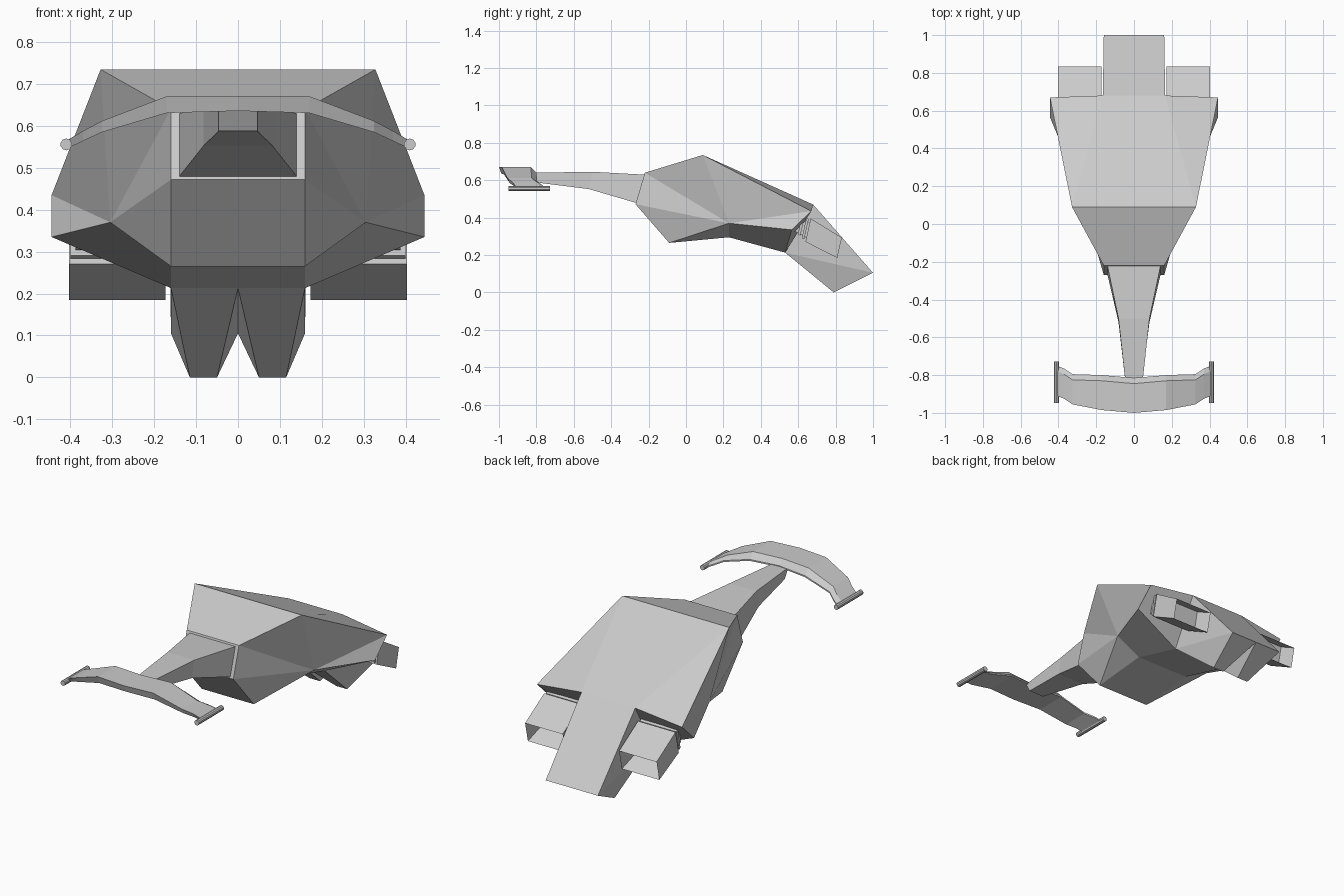
import bpy, bmesh, math
from mathutils import Vector

if "Cube" in bpy.data.objects:
    bpy.data.objects.remove(bpy.data.objects["Cube"])


def finish(bm, name, mirror=False):
    bmesh.ops.recalc_face_normals(bm, faces=bm.faces[:])
    me = bpy.data.meshes.new(name)
    bm.to_mesh(me)
    bm.free()
    ob = bpy.data.objects.new(name, me)
    bpy.context.collection.objects.link(ob)
    if mirror:
        ob.modifiers.new("mirror", 'MIRROR').use_clip = True
    return ob


def loft(bm, rings):
    """Skin a list of equal closed rings and cap both ends."""
    vs = [[bm.verts.new(p) for p in r] for r in rings]
    n = len(rings[0])
    for a, b in zip(vs, vs[1:]):
        for i in range(n):
            bm.faces.new((a[i], a[(i + 1) % n], b[(i + 1) % n], b[i]))
    bm.faces.new(vs[0])
    return bm.faces.new(vs[-1])


# Hull: faceted right half; lower-case letters are the same points on the centre line
pts = {
    'P': (.16, -.22, .64), 'Q': (.16, -.27, .472), 'D': (.16, -.09, .265),
    'E': (.16, .23, .295), 'F': (.16, .53, .213), 'G': (.115, .79, 0),
    'I': (.05, .79, 0), 'H': (.16, 1, .105), 'S': (.165, .68, .47),
    'T': (.328, .09, .735), 'A': (.445, .67, .435), 'B': (.445, .565, .335),
    'C': (.305, .23, .37),
}
faces = ("pqQP qdDQ deED efFE fIGF fhI IhHG FGH FHS SHhs tTSs pPTt TAS "
         "PCT PQC QDC TCA ACB DEC CEFB ABFS").split()
bm = bmesh.new()
verts = {}
for ch in sorted(set("".join(faces))):
    x, y, z = pts[ch.upper()]
    verts[ch] = bm.verts.new((x if ch.isupper() else 0, y, z))
for f in faces:
    bm.faces.new([verts[c] for c in f])
finish(bm, "hull", True)

# Neck: tapering box from the hull mouth to the head
bm = bmesh.new()
rings = []
for w, yt, zt, yb, zb in [(.14, -.20, .628, -.24, .478), (.14, -.224, .63, -.27, .48),
                          (.082, -.5, .645, -.52, .553), (.046, -.83, .64, -.80, .588)]:
    rings.append([(-w, yt, zt), (w, yt, zt), (w, yb, zb), (-w, yb, zb)])
loft(bm, rings)
finish(bm, "neck")

# Head: arched thin wing with a rear lip
half = [(.17, .671, .631, -.985, -.80), (.325, .612, .585, -.955, -.795),
        (.37, .588, .564, -.925, -.765), (.408, .566, .546, -.91, -.75)]
stations = [(-s[0],) + s[1:] for s in reversed(half)]
stations += [(0, .672, .636, -1, -.815)] + half
bm = bmesh.new()
rings = []
for x, zt, zb, yf, yr in stations:
    rings.append([(x, yf, zt), (x, yr - .03, zt), (x, yr, zb + .008),
                  (x, yr, zb), (x, yf + .012, zb)])
loft(bm, rings)
finish(bm, "head_wing")

# Rails on the head tips
for side, label in ((-1, "left"), (1, "right")):
    bpy.ops.mesh.primitive_cylinder_add(vertices=10, radius=.014, depth=.22,
                                        location=(side * .41, -.838, .556),
                                        rotation=(math.radians(90), 0, 0))
    bpy.context.object.name = "head_rail_" + label

# Engines: tilted boxes with a recessed exhaust, on stepped collars
axis = Vector((0, .873, -.488))
up = Vector((0, .22, .97))
origin = Vector((0, .6525, .333))


def ring(s, hw, hh):
    c = origin + axis * s + Vector((.288, 0, 0))
    return [c + Vector((dx * hw, 0, 0)) + up * (dz * hh)
            for dx, dz in ((-1, -1), (1, -1), (1, 1), (-1, 1))]


bm = bmesh.new()
back = loft(bm, [ring(0, .115, .064), ring(.193, .115, .056)])
bmesh.ops.inset_region(bm, faces=[back], thickness=.013)
bmesh.ops.translate(bm, verts=back.verts[:], vec=-axis * .09)
mid = back.calc_center_median()
for v in back.verts:
    v.co = mid + (v.co - mid) * .8
finish(bm, "engine_box", True)

for name, s0, s1, hw, hh in (("engine_core", -.11, .02, .082, .042),
                             ("engine_collar_rear", -.024, -.01, .112, .056),
                             ("engine_collar_front", -.05, -.035, .1, .048)):
    bm = bmesh.new()
    loft(bm, [ring(s0, hw, hh), ring(s1, hw, hh)])
    finish(bm, name, True)
